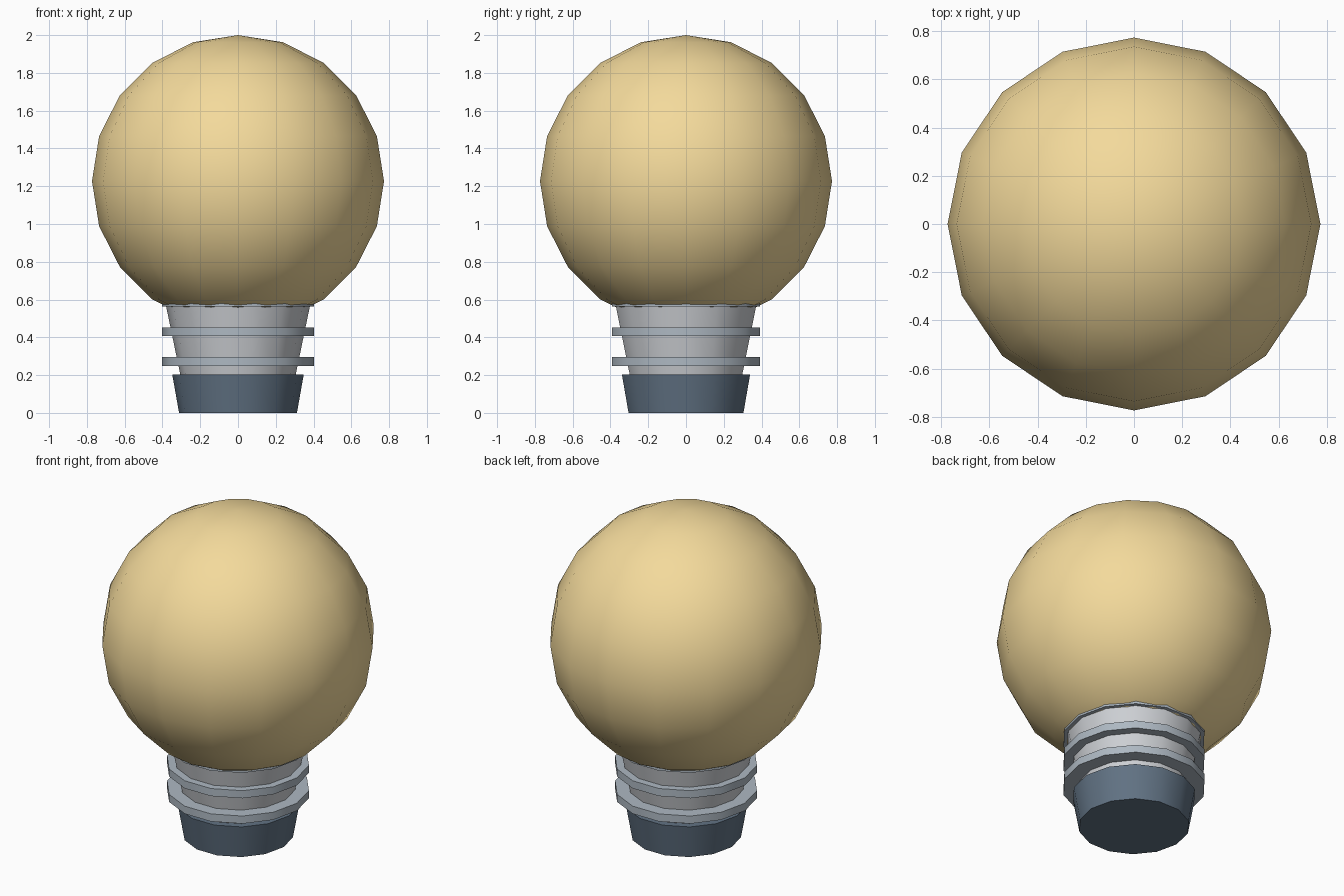
import bpy
import math

if "Cube" in bpy.data.objects:
    bpy.data.objects.remove(bpy.data.objects["Cube"])


def material(name, rgb):
    m = bpy.data.materials.new(name)
    m.diffuse_color = (*rgb, 1)
    m.use_nodes = True
    m.node_tree.nodes["Principled BSDF"].inputs["Base Color"].default_value = m.diffuse_color
    return m


def finish(name, mat):
    ob = bpy.context.object
    ob.name = name
    ob.data.materials.append(mat)
    bpy.ops.object.shade_smooth_by_angle(angle=math.radians(30))
    return ob


def frustum(name, r_low, r_high, z_low, z_high, mat):
    bpy.ops.mesh.primitive_cone_add(
        vertices=14, radius1=r_low, radius2=r_high, depth=z_high - z_low,
        location=(0, 0, (z_low + z_high) / 2),
        rotation=(0, 0, math.pi / 2))  # corners lie on the x axis
    return finish(name, mat)


glass = material("warm_glass", (0.90, 0.70, 0.33))
metal = material("light_metal", (0.62, 0.64, 0.67))
thread = material("thread_metal", (0.42, 0.48, 0.54))
dark = material("dark_contact", (0.12, 0.17, 0.23))

# Glass globe
bpy.ops.mesh.primitive_uv_sphere_add(segments=16, ring_count=10,
                                     radius=0.773, location=(0, 0, 1.227))
finish("glass_globe", glass)

# Base cap and tapered socket neck
frustum("base_cap", 0.312, 0.348, 0, 0.203, dark)
frustum("socket_neck", 0.305, 0.388, 0.2, 0.6, metal)

# Screw thread rings
for i in range(3):
    z = 0.249 + i * 0.157
    frustum(f"thread_ring_{i + 1}", 0.403, 0.403, z, z + 0.047, thread)
